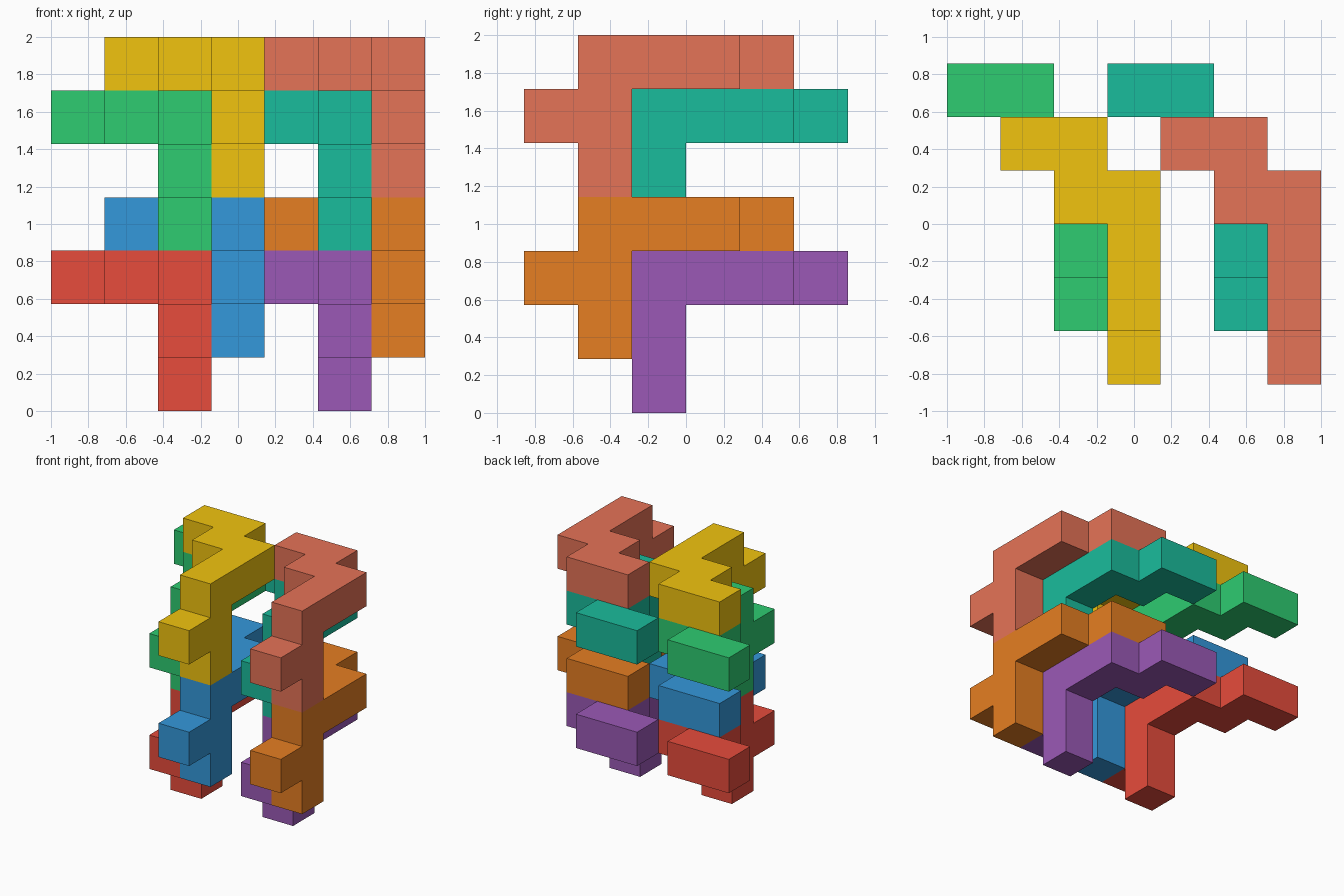
import bpy, bmesh, math
from mathutils import Vector, Matrix

if "Cube" in bpy.data.objects:
    bpy.data.objects.remove(bpy.data.objects["Cube"])

U = 2 / 7                                # edge of one unit cube
ORIGIN = Vector((-1, -3 * U, 0))         # corner of the 7 x 6 x 7 cell grid

# One piece as grid cells: zigzag arm on top, leg below, with a nub on the leg
PIECE = [(0, 3, 2), (1, 3, 2), (1, 2, 2), (2, 2, 2), (2, 1, 2), (2, 0, 2),
         (2, 0, 1), (2, -1, 1), (2, 0, 0)]


def linear(hex_colour):
    """Colour from an sRGB hex value."""
    rgb = [((hex_colour >> s) & 255) / 255 for s in (16, 8, 0)]
    return [c / 12.92 if c <= 0.04045 else ((c + 0.055) / 1.055) ** 2.4 for c in rgb] + [1]


def add_piece(name, shift, hex_colour):
    """Weld the piece's cubes into one closed solid, moved by whole cells."""
    bm = bmesh.new()
    for cell in PIECE:
        centre = ORIGIN + (Vector(cell) + Vector(shift) + Vector((0.5, 0.5, 0.5))) * U
        bmesh.ops.create_cube(bm, size=U, matrix=Matrix.Translation(centre))

    # Drop the walls between neighbouring cubes, then merge flat areas
    walls = {}
    for f in bm.faces:
        key = tuple(round(c, 3) for c in f.calc_center_median())
        walls.setdefault(key, []).append(f)
    inner = [f for pair in walls.values() if len(pair) > 1 for f in pair]
    bmesh.ops.delete(bm, geom=inner, context='FACES')
    bmesh.ops.remove_doubles(bm, verts=bm.verts, dist=0.001)
    bmesh.ops.dissolve_limit(bm, angle_limit=math.radians(1), verts=bm.verts, edges=bm.edges)
    bmesh.ops.recalc_face_normals(bm, faces=bm.faces)

    mesh = bpy.data.meshes.new(name)
    bm.to_mesh(mesh)
    bm.free()
    mat = bpy.data.materials.new(name + "_colour")
    mat.diffuse_color = linear(hex_colour)
    mat.use_nodes = True
    mat.node_tree.nodes["Principled BSDF"].inputs["Base Color"].default_value = mat.diffuse_color
    mesh.materials.append(mat)
    bpy.context.collection.objects.link(bpy.data.objects.new(name, mesh))


# Front pieces and rear pieces, in two columns and two storeys
add_piece("front_piece_upper_left", (1, 1, 4), 0xF1C40F)
add_piece("front_piece_upper_right", (4, 1, 4), 0xE57357)
add_piece("front_piece_lower_left", (1, 1, 1), 0x3498DB)
add_piece("front_piece_lower_right", (4, 1, 1), 0xE67E22)
add_piece("rear_piece_upper_left", (0, 2, 3), 0x2ECC71)
add_piece("rear_piece_upper_right", (3, 2, 3), 0x1ABC9C)
add_piece("rear_piece_lower_left", (0, 2, 0), 0xE74C3C)
add_piece("rear_piece_lower_right", (3, 2, 0), 0x9B59B6)
